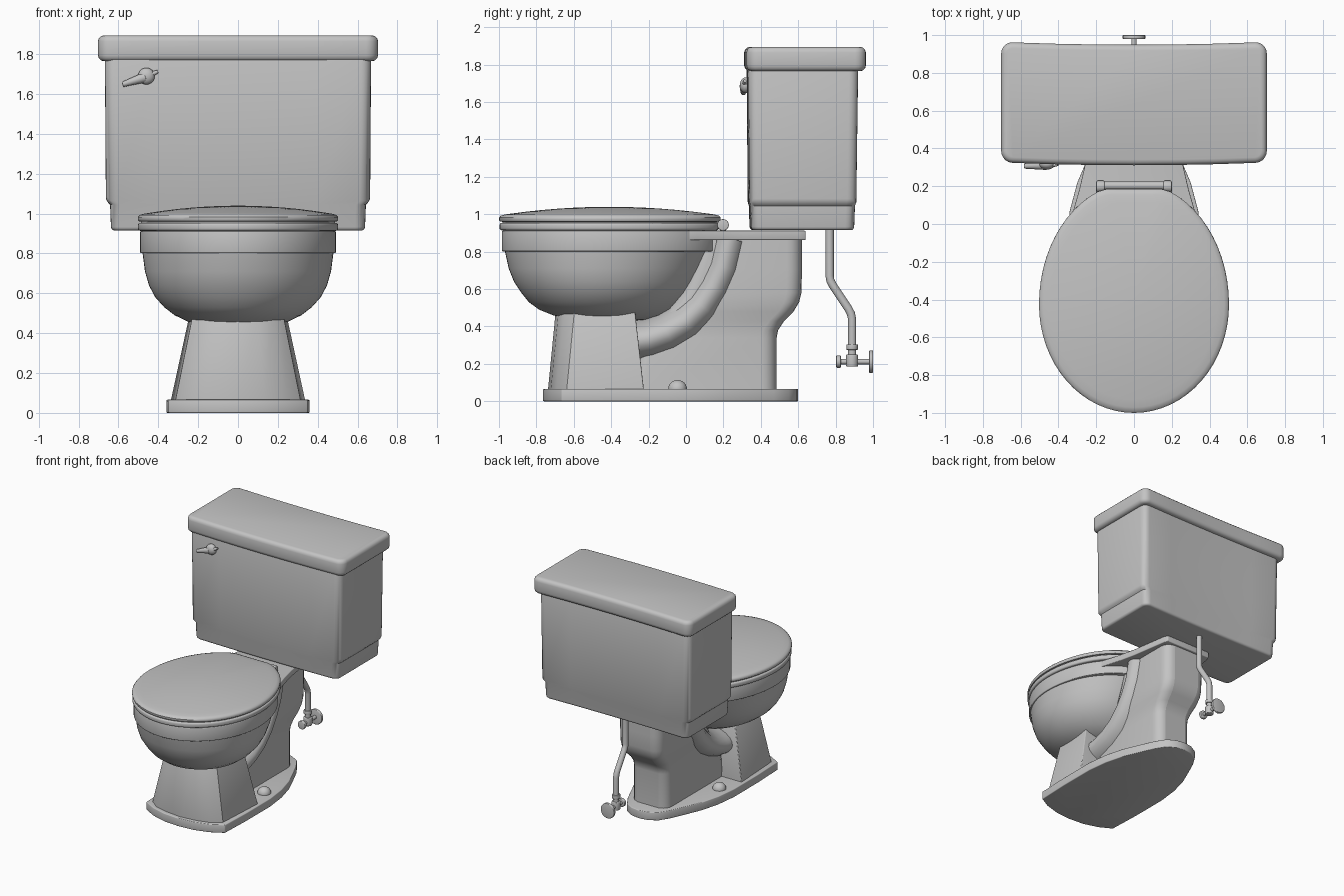
import bpy
from math import sin, cos, pi
from mathutils import Vector

if "Cube" in bpy.data.objects:
    bpy.data.objects.remove(bpy.data.objects["Cube"], do_unlink=True)

# One glazed grey for everything
grey = bpy.data.materials.new("porcelain grey")
grey.use_nodes = True
grey.diffuse_color = (0.55, 0.55, 0.55, 1)
grey.node_tree.nodes["Principled BSDF"].inputs["Base Color"].default_value = (0.55, 0.55, 0.55, 1)


def finish(obj, name, bevel=0, angle=0.7):
    obj.name = name
    obj.data.materials.append(grey)
    bpy.ops.object.select_all(action='DESELECT')
    obj.select_set(True)
    bpy.context.view_layer.objects.active = obj
    if bevel:
        mod = obj.modifiers.new("Soft edges", 'BEVEL')
        mod.width, mod.segments = bevel, 3
        mod.limit_method, mod.angle_limit = 'ANGLE', 0.8
        bpy.ops.object.modifier_apply(modifier=mod.name)
    bpy.ops.object.shade_smooth_by_angle(angle=angle)
    return obj


def loft(name, rings, bevel=0, angle=0.7):
    """Skin a stack of equal-sized closed rings and cap both ends."""
    n = len(rings[0])
    verts = [p for ring in rings for p in ring]
    faces = [(k * n + i, k * n + (i + 1) % n, (k + 1) * n + (i + 1) % n, (k + 1) * n + i)
             for k in range(len(rings) - 1) for i in range(n)]
    last = (len(rings) - 1) * n
    faces += [tuple(reversed(range(n))), tuple(range(last, last + n))]
    mesh = bpy.data.meshes.new(name)
    mesh.from_pydata(verts, [], faces)
    obj = bpy.data.objects.new(name, mesh)
    bpy.context.collection.objects.link(obj)
    return finish(obj, name, bevel, angle)


def mirrored(half, z):
    """Close a +x half outline (front to back) into a ring at height z."""
    other = [(-x, y) for x, y in reversed(half) if x > 1e-6]
    return [(x, y, z) for x, y in half + other]


def rounded(z, hw, y0, y1, r, bow=0):
    half = [(hw * t, y0) for t in (0, 0.3, 0.6)]
    half += [(hw - r + r * cos(a), y0 + r + r * sin(a)) for a in (-pi / 2 + i * pi / 10 for i in range(6))]
    half += [(hw - r + r * cos(a), y1 - r + r * sin(a)) for a in (i * pi / 10 for i in range(6))]
    half += [(hw * t, y1) for t in (0.6, 0.3, 0)]
    return mirrored([(x, y - bow * (1 - (x / hw) ** 2)) for x, y in half], z)


def egg(z, front, back, hw, cut=9.0):
    """Oval whose front and back halves have different lengths."""
    mid = front + (back - front) * 0.47
    ring = []
    for i in range(64):
        a = 2 * pi * i / 64
        reach = back - mid if sin(a) > 0 else mid - front
        ring.append((hw * cos(a), min(mid + reach * sin(a), cut), z))
    return ring


def sweep(name, path, radius, side):
    """Round or oval tube along a path in the x = 0 plane."""
    rings = []
    for i, (y, z) in enumerate(path):
        a, b = path[max(i - 1, 0)], path[min(i + 1, len(path) - 1)]
        t = Vector((b[0] - a[0], b[1] - a[1])).normalized()
        rings.append([(side * cos(k * pi / 12), y - t.y * radius * sin(k * pi / 12),
                       z + t.x * radius * sin(k * pi / 12)) for k in range(24)])
    obj = loft(name, rings)
    return obj


def rod(name, start, end, r1, r2=None, bevel=0):
    a, b = Vector(start), Vector(end)
    bpy.ops.mesh.primitive_cone_add(vertices=24, radius1=r1, radius2=r1 if r2 is None else r2,
                                    depth=(b - a).length, location=(a + b) / 2)
    obj = bpy.context.object
    obj.rotation_euler = (b - a).to_track_quat('Z', 'Y').to_euler()
    return finish(obj, name, bevel)


def ball(name, centre, size):
    bpy.ops.mesh.primitive_uv_sphere_add(segments=24, ring_count=12, radius=1, location=centre)
    obj = bpy.context.object
    obj.scale = size
    return finish(obj, name)


# Floor plate: bowed front, tapering round back
plate = [(0, -0.765), (0.13, -0.755), (0.25, -0.72), (0.35, -0.665), (0.36, -0.4), (0.36, -0.1),
         (0.34, 0.07), (0.3, 0.22), (0.24, 0.36), (0.19, 0.47), (0.14, 0.55), (0.07, 0.59), (0, 0.6)]
loft("floor_plate", [mirrored(plate, z) for z in (0, 0.066)], bevel=0.006)


# Tapered front pedestal
def pedestal(z, hw, front, back):
    return mirrored([(0, front), (hw * 0.4, front + 0.015), (hw * 0.72, front + 0.045),
                     (hw * 0.93, front + 0.1), (hw, back), (0, back)], z)


loft("front_pedestal", [pedestal(0.06, 0.338, -0.738, -0.225),
                        pedestal(0.5, 0.242, -0.695, -0.275)], bevel=0.008, angle=0.5)

# Rear column with its kick-in above the floor
column = [(0.06, 0.16, -0.3, 0.485), (0.34, 0.16, -0.25, 0.485), (0.38, 0.162, -0.2, 0.492),
          (0.43, 0.168, -0.15, 0.525), (0.48, 0.178, -0.1, 0.575), (0.53, 0.185, -0.06, 0.605),
          (0.58, 0.188, -0.03, 0.617), (0.7, 0.19, 0.02, 0.62), (0.88, 0.19, 0.08, 0.62)]
loft("rear_column", [rounded(z, hw, y0, y1, 0.08) for z, hw, y0, y1 in column])

# Bulging drain passage sweeping up behind the bowl
sweep("drain_passage", [(-0.3, 0.315), (-0.2, 0.33), (-0.1, 0.365), (0, 0.425), (0.085, 0.51),
                        (0.15, 0.61), (0.2, 0.72), (0.235, 0.87)], 0.115, 0.235)

# Shelf joining the bowl to the tank
shelf = [(0, -0.1), (0.35, -0.02), (0.325, 0.06), (0.29, 0.18), (0.26, 0.31), (0.215, 0.6),
         (0.2, 0.64), (0, 0.64)]
loft("tank_shelf", [mirrored(shelf, z) for z in (0.862, 0.912)], bevel=0.006)

# Bowl and its upright rim
bowl = [(0.43, -0.5, -0.28, 0.1), (0.437, -0.61, -0.2, 0.18), (0.46, -0.71, -0.13, 0.255),
        (0.49, -0.785, -0.08, 0.318), (0.53, -0.84, -0.03, 0.37), (0.58, -0.88, 0.02, 0.415),
        (0.64, -0.92, 0.06, 0.447), (0.71, -0.948, 0.1, 0.467), (0.81, -0.97, 0.15, 0.48)]
loft("bowl", [egg(*row) for row in bowl])
loft("bowl_rim", [egg(z, -0.985, 0.19, 0.492) for z in (0.802, 0.912)], bevel=0.006)

# Seat ring and domed cover
loft("seat", [egg(z, -0.997, 0.22, 0.503, 0.175) for z in (0.914, 0.954)], bevel=0.012)


def cover_ring(z, s):
    return [(x * s, -0.41 + (y + 0.41) * s, z) for x, y, z in egg(z, -1.0, 0.22, 0.503, 0.185)]


dome = [(0.95, 0.97), (0.96, 0.97), (0.962, 0.992), (0.97, 1.0), (0.982, 1.0), (0.992, 0.985)]
dome += [(0.994 + 0.046 * (1 - s * s), s) for s in (0.95, 0.88, 0.75, 0.6, 0.45, 0.3, 0.15, 0.03)]
loft("seat_cover", [cover_ring(z, s) for z, s in dome])

# Hinge bar, knuckles, hinge bolts and floor bolt caps
rod("hinge_bar", (-0.18, 0.203, 0.945), (0.18, 0.203, 0.945), 0.022)
for side, word in ((1, "left"), (-1, "right")):
    rod(f"{word}_hinge_knuckle", (side * 0.155, 0.198, 0.943), (side * 0.2, 0.198, 0.943), 0.031, bevel=0.006)
    rod(f"{word}_hinge_post", (side * 0.178, 0.198, 0.945), (side * 0.178, 0.198, 0.83), 0.016)
    rod(f"{word}_hinge_nut", (side * 0.178, 0.19, 0.865), (side * 0.178, 0.19, 0.838), 0.03)
    ball(f"{word}_floor_bolt_cap", (side * 0.265, -0.045, 0.066), (0.05, 0.05, 0.048))

# Tank with stepped-in lower part, and its lid
tank = [(0.915, 0.637, 0.35, 0.9), (1.045, 0.642, 0.346, 0.905), (1.065, 0.663, 0.34, 0.912),
        (1.79, 0.668, 0.334, 0.922)]
loft("tank", [rounded(z, hw, y0, y1, 0.05, 0.01) for z, hw, y0, y1 in tank], bevel=0.018)
loft("tank_lid", [rounded(z, 0.703, 0.326, 0.964, 0.06, 0.015) for z in (1.765, 1.895)], bevel=0.03)

# Flush lever
rod("lever_stem", (-0.46, 0.36, 1.69), (-0.46, 0.315, 1.69), 0.028)
ball("lever_hub", (-0.46, 0.318, 1.69), (0.042, 0.03, 0.042))
rod("lever_arm", (-0.465, 0.312, 1.685), (-0.58, 0.306, 1.648), 0.026, 0.013, bevel=0.004)
rod("lever_tail", (-0.46, 0.312, 1.69), (-0.402, 0.315, 1.713), 0.018, 0.008)

# Water supply pipe and stop valve
sweep("supply_pipe", [(0.768, 0.93), (0.768, 0.67), (0.772, 0.645), (0.785, 0.62), (0.868, 0.495),
                      (0.882, 0.468), (0.888, 0.44), (0.888, 0.2)], 0.022, 0.022)
rod("pipe_nut", (0, 0.888, 0.275), (0, 0.888, 0.305), 0.031, bevel=0.004)
rod("valve_body", (0, 0.888, 0.185), (0, 0.888, 0.25), 0.032, bevel=0.006)
rod("valve_stem", (0, 0.81, 0.212), (0, 0.99, 0.212), 0.014)
rod("valve_outlet", (0, 0.803, 0.212), (0, 0.828, 0.212), 0.033, bevel=0.005)
rod("valve_handle", (0, 0.979, 0.212), (0, 1.0, 0.212), 0.06, bevel=0.005)
